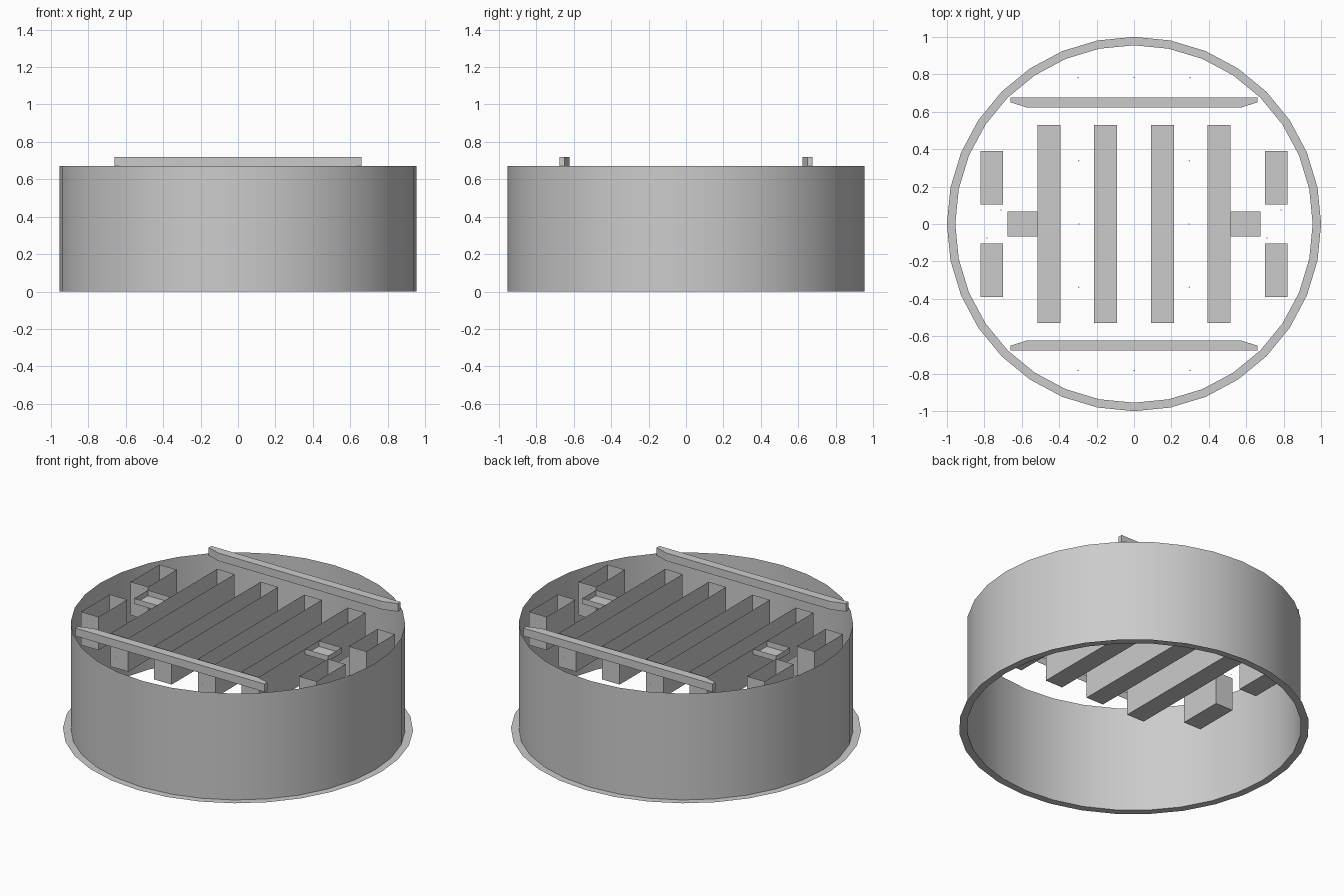
import bpy, bmesh
from math import cos, sin, pi

if "Cube" in bpy.data.objects:
    bpy.data.objects.remove(bpy.data.objects["Cube"])

SIDES, R_WALL, R_FLANGE = 32, 0.955, 1.0
TOP, FLOOR = 0.67, 0.46


def make(name, verts, faces, smooth=False):
    mesh = bpy.data.meshes.new(name)
    mesh.from_pydata(verts, [], faces)
    for p in mesh.polygons:
        p.use_smooth = smooth
    obj = bpy.data.objects.new(name, mesh)
    bpy.context.collection.objects.link(obj)
    return obj


def circle(r, z, n=SIDES, cx=0, cy=0):
    return [(cx + r * cos(2 * pi * i / n), cy + r * sin(2 * pi * i / n), z) for i in range(n)]


def band(name, lower, upper, smooth=False):
    # Strip of quads joining two closed loops
    n = len(lower)
    return make(name, lower + upper,
                [(i, (i + 1) % n, n + (i + 1) % n, n + i) for i in range(n)], smooth)


def prism(name, outline, z0, z1, cap):
    # Thin-walled prism closed only at the bottom or only at the top
    n = len(outline)
    verts = [(x, y, z0) for x, y in outline] + [(x, y, z1) for x, y in outline]
    faces = [(i, (i + 1) % n, n + (i + 1) % n, n + i) for i in range(n)]
    if cap == "bottom":
        faces.append(tuple(reversed(range(n))))
    else:
        faces.append(tuple(range(n, 2 * n)))
    return make(name, verts, faces)


def pocket(name, cx, cy, w, d, floor):
    x, y = w / 2, d / 2
    return prism(name, [(cx - x, cy - y), (cx + x, cy - y), (cx + x, cy + y), (cx - x, cy + y)],
                 floor, TOP, "bottom")


# Outer drum wall and flat foot flange
band("drum_wall", circle(R_WALL, 0), circle(R_WALL, TOP), True)
band("foot_flange", circle(R_FLANGE, 0), circle(R_WALL, 0))

# Four long open-topped troughs
for cx in (-0.455, -0.152, 0.152, 0.455):
    pocket("trough", cx, 0, 0.122, 1.06, FLOOR)

# Side pockets and shallow recesses
for sx in (-1, 1):
    for sy in (-1, 1):
        pocket("side_pocket", sx * 0.76, sy * 0.247, 0.122, 0.285, FLOOR)
    pocket("shallow_recess", sx * 0.596, 0, 0.16, 0.135, TOP - 0.035)

# Raised rails with tapered inner corners
rail = [(-0.66, 0.65), (-0.57, 0.622), (0.57, 0.622), (0.66, 0.65), (0.66, 0.677), (-0.66, 0.677)]
prism("back_rail", rail, TOP, 0.72, "top")
prism("front_rail", [(x, -y) for x, y in reversed(rail)], TOP, 0.72, "top")

# Tiny fastening dots on the deck level and the rails
dots = [(x, y, TOP) for x in (-0.3, 0, 0.3) for y in (-0.783, 0.783)]
dots += [(x, y, TOP) for x in (-0.295, 0.295) for y in (-0.338, 0, 0.338)]
dots += [(-0.71, 0.075, TOP), (0.785, 0.075, TOP), (-0.785, -0.075, TOP), (0.71, -0.075, TOP)]
dots += [(x, y, 0.721) for x in (-0.55, 0, 0.55) for y in (-0.65, 0.65)]
for x, y, z in dots:
    make("fastening_dot", circle(0.003, z, 8, x, y), [tuple(range(8))])
